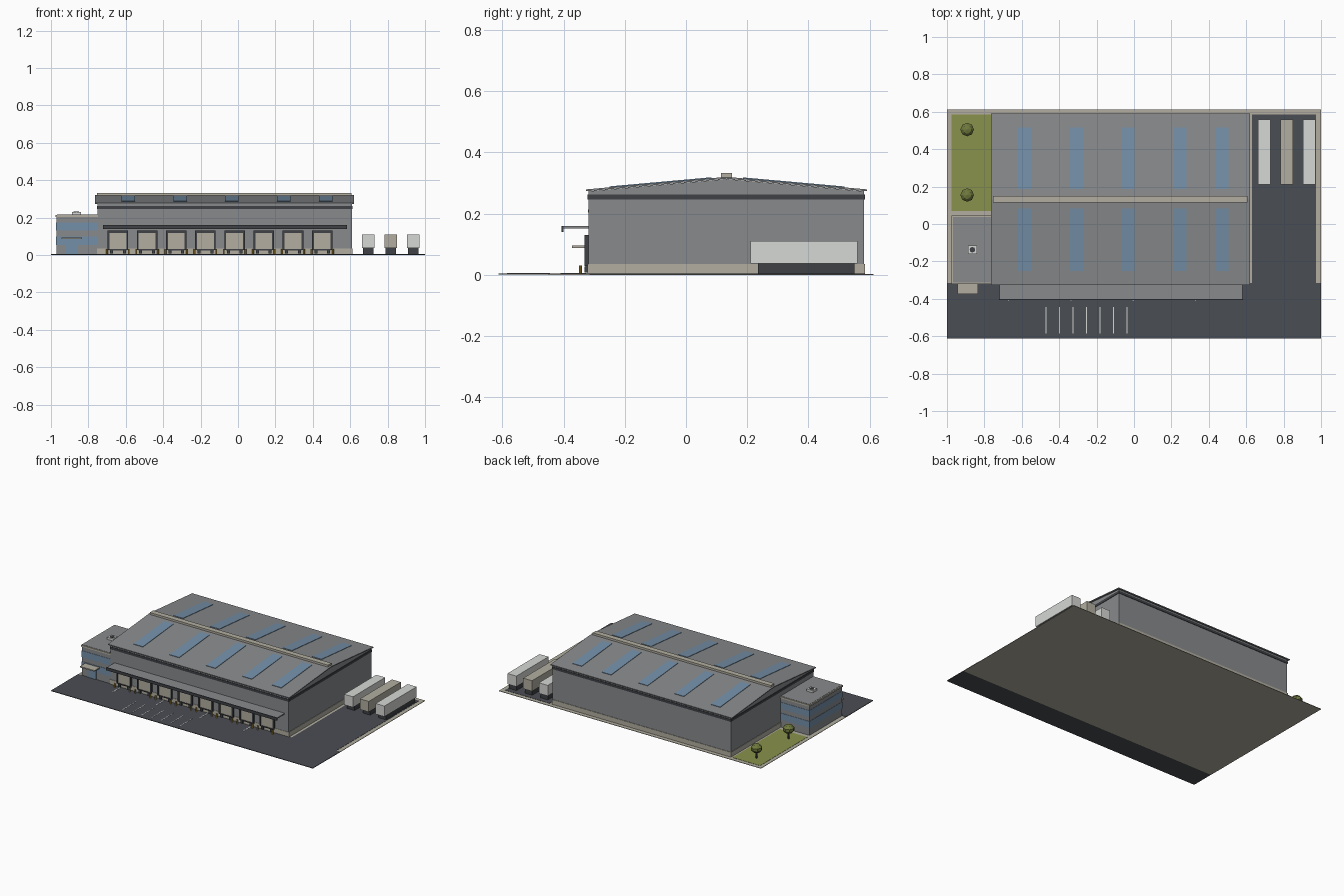
import bpy, math
from mathutils import Matrix

if "Cube" in bpy.data.objects:
    bpy.data.objects.remove(bpy.data.objects["Cube"])


def mat(name, srgb):
    m = bpy.data.materials.new(name)
    lin = [(c / 255 / 12.92) if c < 11 else ((c / 255 + 0.055) / 1.055) ** 2.4 for c in srgb]
    m.diffuse_color = (*lin, 1)
    m.use_nodes = True
    m.node_tree.nodes["Principled BSDF"].inputs["Base Color"].default_value = m.diffuse_color
    return m


GREY = mat("metal_grey", (136, 138, 140))
DARK = mat("dark_trim", (62, 65, 69))
TAN = mat("concrete", (178, 174, 160))
ASPHALT = mat("asphalt", (74, 77, 83))
GLASS = mat("glass_blue", (116, 143, 168))
WHITE = mat("white", (214, 216, 213))
GRASS = mat("grass", (136, 145, 76))
LEAF = mat("foliage", (112, 122, 62))
YELLOW = mat("yellow", (190, 155, 60))


def mesh_obj(name, verts, faces, m):
    me = bpy.data.meshes.new(name)
    me.from_pydata(verts, [], faces)
    me.materials.append(m)
    ob = bpy.data.objects.new(name, me)
    bpy.context.collection.objects.link(ob)
    return ob


def box(name, x, y, z, m):
    v = [(a, b, c) for a in x for b in y for c in z]
    f = [(0, 1, 3, 2), (4, 6, 7, 5), (0, 4, 5, 1), (2, 3, 7, 6), (0, 2, 6, 4), (1, 5, 7, 3)]
    return mesh_obj(name, v, f, m)


def extrude_x(name, profile, x, m):
    # profile is counter-clockwise in the (y, z) plane
    n = len(profile)
    v = [(a, p, q) for a in x for p, q in profile]
    f = [tuple(reversed(range(n))), tuple(range(n, 2 * n))]
    f += [(i, (i + 1) % n, n + (i + 1) % n, n + i) for i in range(n)]
    return mesh_obj(name, v, f, m)


def cylinder(name, loc, r, h, m, sides=8):
    bpy.ops.mesh.primitive_cylinder_add(vertices=sides, radius=r, depth=h,
                                        location=(loc[0], loc[1], loc[2] + h / 2))
    ob = bpy.context.object
    ob.name = name
    ob.data.materials.append(m)
    return ob


# Ground: concrete base, asphalt apron and side yard, lawn
box("base_slab", (-1, 1), (-0.45, 0.612), (0, 0.003), TAN)
box("front_apron", (-1, 1), (-0.612, -0.315), (0.0008, 0.0045), ASPHALT)
box("trailer_yard", (0.632, 0.972), (-0.316, 0.585), (0.001, 0.0045), ASPHALT)
box("lawn", (-0.975, -0.765), (0.07, 0.585), (0.001, 0.0045), GRASS)

# Painted ground lines
for i in range(7):
    cx = -0.47 + i * 0.072
    box("parking_line", (cx - 0.002, cx + 0.002), (-0.585, -0.445), (0.004, 0.0055), WHITE)
for i in range(4):
    cx = -0.67 + i * 0.333
    box("dock_lane_line", (cx - 0.003, cx + 0.003), (-0.41, -0.325), (0.004, 0.0055), WHITE)

# Warehouse shell
X0, X1, Y0, Y1 = -0.75, 0.61, -0.319, 0.582
RIDGE_Y, RIDGE_Z, EAVE_Z = 0.132, 0.32, 0.279
extrude_x("warehouse_walls", [(Y0, 0.003), (Y1, 0.003), (Y1, 0.273), (RIDGE_Y, 0.313), (Y0, 0.273)],
          (X0, X1), GREY)
box("plinth", (X0 - 0.003, X1 + 0.003), (Y0 - 0.002, Y1 + 0.003), (0.002, 0.036), TAN)
box("eave_band", (X0 - 0.003, X1 + 0.003), (Y0 - 0.003, Y1 + 0.003), (0.246, 0.263), DARK)
EY0, EY1 = -0.327, 0.592
extrude_x("roof", [(EY0, EAVE_Z - 0.006), (RIDGE_Y, RIDGE_Z - 0.006), (EY1, EAVE_Z - 0.006),
                   (EY1, EAVE_Z), (RIDGE_Y, RIDGE_Z), (EY0, EAVE_Z)], (-0.764, 0.62), GREY)
box("ridge_cap", (-0.753, 0.607), (0.114, 0.151), (0.315, 0.332), TAN)

# Skylights, laid along both slopes
slope = (RIDGE_Z - EAVE_Z) / (RIDGE_Y - EY0)
for cx in (-0.587, -0.31, -0.033, 0.245, 0.47):
    for ya, yb in ((-0.25, 0.083), (0.187, 0.517)):
        za, zb = (RIDGE_Z - slope * abs(y - RIDGE_Y) for y in (ya, yb))
        extrude_x("skylight", [(ya, za - 0.002), (yb, zb - 0.002), (yb, zb + 0.003), (ya, za + 0.003)],
                  (cx - 0.036, cx + 0.036), GLASS)

# Dock canopy
box("dock_canopy", (-0.72, 0.58), (-0.402, -0.318), (0.151, 0.159), GREY)
box("canopy_fascia", (-0.722, 0.582), (-0.406, -0.4), (0.14, 0.16), DARK)

# Loading docks
for i in range(8):
    cx = -0.642 + i * 0.156
    box("dock_door", (cx - 0.045, cx + 0.045), (-0.325, -0.318), (0.03, 0.12), TAN)
    for s in (-1, 1):
        xs = sorted((cx + s * 0.045, cx + s * 0.055))
        box("dock_seal_side", xs, (-0.331, -0.318), (0.028, 0.13), DARK)
        xs = sorted((cx + s * 0.026, cx + s * 0.042))
        box("dock_bumper", xs, (-0.331, -0.318), (0.008, 0.027), DARK)
        cylinder("bollard", (cx + s * 0.058, -0.345, 0.003), 0.005, 0.028, YELLOW)
    box("dock_seal_top", (cx - 0.055, cx + 0.055), (-0.331, -0.318), (0.119, 0.13), DARK)
    box("dock_leveler", (cx - 0.045, cx + 0.045), (-0.329, -0.318), (0.025, 0.031), DARK)

# Office annex with wraparound windows
OX, OY = (-0.97, -0.749), (-0.315, 0.04)
box("office_walls", OX, OY, (0.003, 0.205), GREY)
for z in ((0.055, 0.1), (0.13, 0.175)):
    box("office_window_band", (OX[0] - 0.002, OX[1]), (OY[0] - 0.002, OY[1] + 0.002), z, GLASS)
box("office_roof_trim", (OX[0] - 0.005, OX[1]), (OY[0] - 0.005, OY[1] + 0.005), (0.203, 0.214), TAN)
box("office_roof", (OX[0] + 0.002, OX[1]), (OY[0] + 0.002, OY[1] - 0.002), (0.21, 0.2155), GREY)
box("entrance_door", (-0.92, -0.86), (-0.318, -0.31), (0.004, 0.075), GLASS)
box("entrance_canopy", (-0.945, -0.835), (-0.373, -0.31), (0.087, 0.095), TAN)
box("rooftop_unit", (-0.888, -0.84), (-0.16, -0.115), (0.215, 0.23), WHITE)
cylinder("unit_fan", (-0.864, -0.1375, 0.229), 0.015, 0.004, DARK)

# Parked trailers
for cx, m in ((0.697, WHITE), (0.817, TAN), (0.937, WHITE)):
    box("trailer_body", (cx - 0.034, cx + 0.034), (0.21, 0.56), (0.037, 0.11), m)
    box("trailer_chassis", (cx - 0.028, cx + 0.028), (0.235, 0.55), (0.004, 0.038), DARK)

# Lawn trees
for y in (0.505, 0.155):
    cylinder("tree_trunk", (-0.892, y, 0.004), 0.006, 0.05, DARK, 6)
    bpy.ops.mesh.primitive_uv_sphere_add(segments=8, ring_count=5, radius=0.038, location=(-0.892, y, 0.072))
    tree = bpy.context.object
    tree.name = "tree_crown"
    tree.data.transform(Matrix.Diagonal((1, 1, 0.8, 1)))
    tree.data.materials.append(LEAF)
